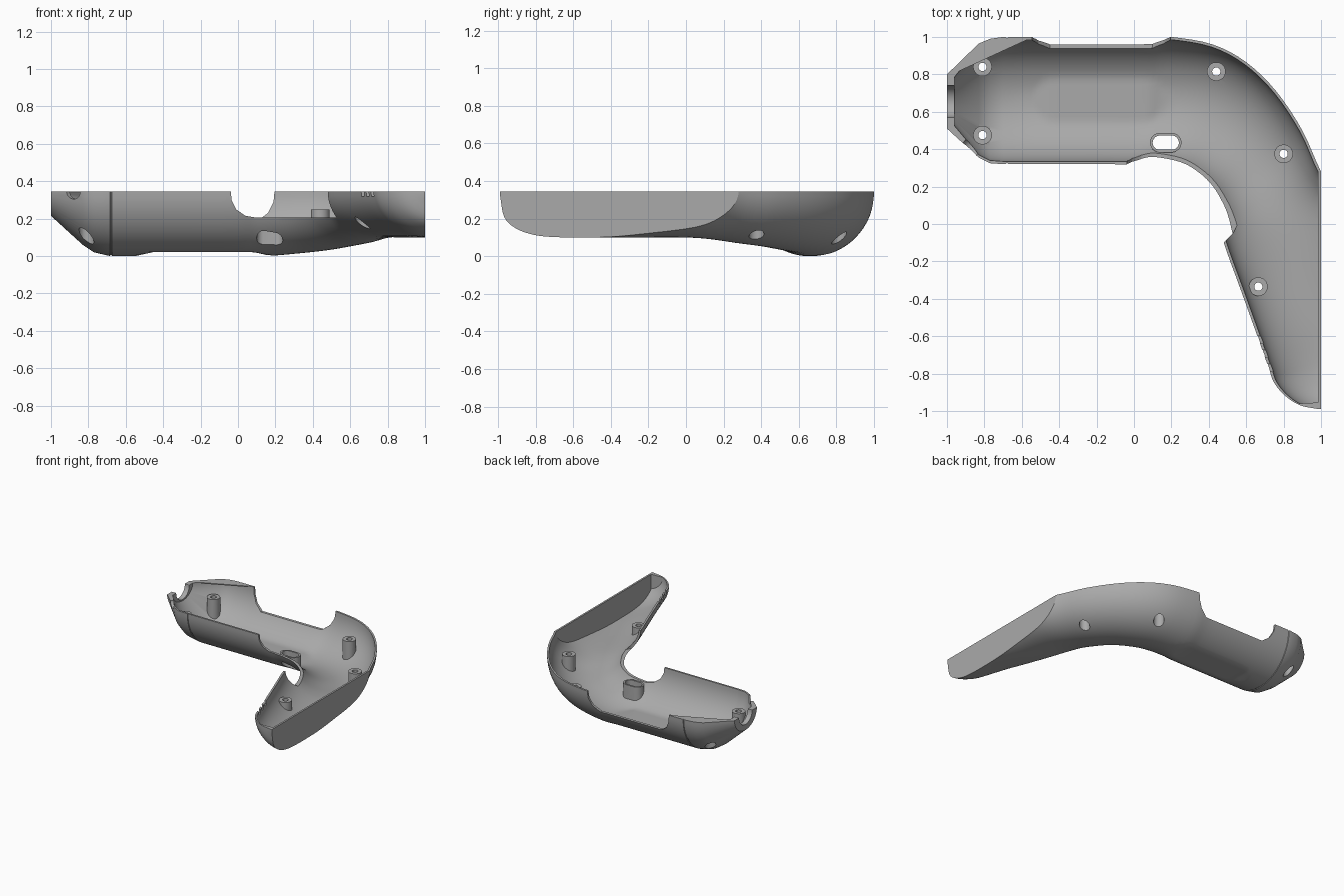
import bpy, bmesh
from math import sin, cos, pi
from mathutils import Vector

cube = bpy.data.objects.get("Cube")
if cube:
    bpy.data.objects.remove(cube, do_unlink=True)

TOP = 0.345

grey = bpy.data.materials.new("mid_grey")
grey.use_nodes = True
grey.diffuse_color = (0.4, 0.4, 0.4, 1)
grey.node_tree.nodes["Principled BSDF"].inputs["Base Color"].default_value = (0.4, 0.4, 0.4, 1)


def finish(name, bm):
    bmesh.ops.recalc_face_normals(bm, faces=bm.faces)
    mesh = bpy.data.meshes.new(name)
    bm.to_mesh(mesh)
    bm.free()
    mesh.materials.append(grey)
    ob = bpy.data.objects.new(name, mesh)
    bpy.context.collection.objects.link(ob)
    return ob


def boolean(target, cutter, operation="DIFFERENCE"):
    mod = target.modifiers.new("cut", "BOOLEAN")
    mod.operation, mod.object, mod.solver = operation, cutter, "EXACT"
    bpy.context.view_layer.objects.active = target
    bpy.ops.object.modifier_apply(modifier=mod.name)
    bpy.data.objects.remove(cutter, do_unlink=True)


def prism(name, points, direction):
    """Extrude a flat 3D polygon along a direction."""
    bm = bmesh.new()
    face = bm.faces.new([bm.verts.new(p) for p in points])
    new = bmesh.ops.extrude_face_region(bm, geom=[face], use_keep_orig=True)
    verts = [v for v in new["geom"] if isinstance(v, bmesh.types.BMVert)]
    bmesh.ops.translate(bm, verts=verts, vec=direction)
    return finish(name, bm)


def capsule(x, y, radius, half, z0, z1):
    """Upright round post, or a slot shape when half > 0."""
    pts = []
    for i in range(28):
        a = 2 * pi * (i + 0.5) / 28
        shift = half if cos(a) > 0 else -half
        pts.append((x + shift + radius * cos(a), y + radius * sin(a), z0))
    return prism("post_cutter", pts, (0, 0, z1 - z0))


def smooth(stations, steps=4):
    """Catmull-Rom through (ix, iy, ox, oy, bottom) stations."""
    vs = [Vector(s) for s in stations]
    vs = [2 * vs[0] - vs[1]] + vs + [2 * vs[-1] - vs[-2]]
    out = []
    for a, b, c, d in zip(vs, vs[1:], vs[2:], vs[3:]):
        for k in range(steps):
            t = k / steps
            out.append(0.5 * (2 * b + (c - a) * t + (2 * a - 5 * b + 4 * c - d) * t ** 2
                              + (3 * b - a - 3 * c + d) * t ** 3))
    return out + [vs[-2]]


# Section stations: inner rail xy, outer rail xy, lowest height
nose = [(x, a, x, b, z) for x, a, b, z in
        [(-1, .51, .80, .215), (-.83, .355, .965, .06), (-.77, .325, .99, .02), (-.70, .32, 1, .004)]]
seam = [(x, .32 + d, x, 1 - d, d) for x, d in [(-.684, 0), (-.682, .005), (-.676, .005), (-.674, 0)]]
body = [(x, .32, x, 1, 0) for x in (-.55, -.45, -.2)] + [
    (0, .32, .05, 1, 0), (.1, .33, .2, 1, 0), (.24, .30, .42, .96, .015),
    (.33, .245, .60, .865, .03), (.40, .17, .76, .71, .05), (.45, .07, .90, .50, .07),
    (.465, 0, 1.0, .28, .09), (.48, -.1, 1.12, .08, .1), (.57, -.35, 1.2, -.2, .1),
    (.66, -.6, 1.32, -.42, .1), (.72, -.77, 1.36, -.62, .1), (.75, -.85, 1.36, -.75, .11),
    (.81, -.92, 1.3, -.87, .14), (.89, -.97, 1.2, -.96, .2), (.99, -.99, 1.05, -.99, .32)]
smooth_nose = [Vector(s) for s in nose]
smooth_body = smooth(body)


def loft(name, stations, inset, lift, wall_x, cavity):
    """Half-round sections along the two rails, trimmed flat at wall_x."""
    bm = bmesh.new()
    rings = []
    n = 36
    for k, (ix, iy, ox, oy, low) in enumerate(stations):
        a, b = Vector((ix, iy)), Vector((ox, oy))
        d = (b - a).normalized() * inset
        a, b = a + d, b - d
        if cavity and k == 0:
            a.x = b.x = -.96
        depth = max(TOP - low - lift, .01)
        ring = []
        for i in range(n + 1):
            t = pi * i / n
            p = (a + b) / 2 - (b - a) / 2 * cos(t)
            # shallow flat panel pressed into the underside
            ramp = max(0, min(1, (p.x + .55) / .1, (.18 - p.x) / .1))
            z = max(TOP - depth * sin(t), lift + .022 * ramp) if ramp else TOP - depth * sin(t)
            ring.append((p.x, p.y, z))
        if cavity:
            ring += [(b.x, b.y, .5), (a.x, a.y, .5)]
        rings.append([bm.verts.new(p) for p in ring])
    m = len(rings[0])
    for r, s in zip(rings, rings[1:]):
        for i in range(m):
            j = (i + 1) % m
            bm.faces.new((r[i], r[j], s[j], s[i]))
    bm.faces.new(rings[0])
    bm.faces.new(rings[-1])
    cut = bmesh.ops.bisect_plane(bm, geom=bm.verts[:] + bm.edges[:] + bm.faces[:],
                                 plane_co=(wall_x, 0, 0), plane_no=(1, 0, 0), clear_outer=True)
    edges = [e for e in cut["geom_cut"] if isinstance(e, bmesh.types.BMEdge)]
    bmesh.ops.edgeloop_fill(bm, edges=edges)
    return finish(name, bm)


shell = loft("shell", smooth_nose + [Vector(s) for s in seam] + smooth_body, 0, 0, 1, False)
cavity = loft("cavity", smooth_nose + smooth_body[:-5], .015, .035, .985, True)

# Screw posts and the slotted post stay standing inside the cavity
posts = [(-.81, .84), (-.81, .475), (.44, .815), (.80, .375), (.665, -.335)]
for x, y in posts:
    boolean(cavity, capsule(x, y, .05, 0, -.1, .25))
boolean(cavity, capsule(.17, .435, .052, .032, -.1, .2))
boolean(shell, cavity)

# Counterbores, screw holes and the slot
for x, y in posts:
    boolean(shell, capsule(x, y, .04, 0, -.2, .21))
    boolean(shell, capsule(x, y, .022, 0, -.2, .3))
boolean(shell, capsule(.17, .435, .038, .032, -.2, .3))

# Rim notch in the back wall
profile = [(-.55, .4), (-.54, .29), (-.51, .23), (-.45, .185), (.10, .185), (.16, .23), (.19, .29), (.2, .4)]
boolean(shell, prism("back_notch", [(x, .88, z) for x, z in profile], (0, .3, 0)))

# Rim notch around the inner corner
profile = [(-.04, .4), (-.035, .3), (-.01, .25), (.04, .215), (.1, .205), (.2, .205), (.2, .4)]
boolean(shell, prism("corner_notch_start", [(x, .2, z) for x, z in profile], (0, .25, 0)))
outline = [(.19, .45), (.4, .36), (.56, .1), (.555, 0), (.53, -.05), (.48, -.1), (.3, -.1), (.19, .1)]
boolean(shell, prism("corner_notch", [(x, y, .205) for x, y in outline], (0, 0, .2)))

# Half-round opening in the nose, and a small one in its bevel
ring = [(2 * pi * i / 32) for i in range(32)]
boolean(shell, prism("nose_opening", [(-1.1, .655 + .085 * cos(a), TOP + .085 * sin(a)) for a in ring], (.2, 0, 0)))
boolean(shell, prism("bevel_opening", [(-.95 + .035 * cos(a), .33 - .035 * cos(a), TOP + .04 * sin(a))
                                       for a in ring], (.12, .12, 0)))

# Three little vents in the grip rim
for k in range(3):
    x, y = .665 + .027 * k, -.61 - .075 * k
    boolean(shell, prism("vent", [(x - .05, y - .005, .318), (x + .04, y - .035, .318),
                                  (x + .05, y - .005, .318), (x - .04, y + .025, .318)], (0, 0, .1)))

# Flat corner cover at the nose
prism("nose_corner_cover", [(-.995, .79, TOP - .008), (-.55, .995, TOP - .008), (-.70, .995, TOP - .008),
                            (-.77, .985, TOP - .008), (-.83, .96, TOP - .008)], (0, 0, .008))

bpy.ops.object.select_all(action="DESELECT")
shell.select_set(True)
bpy.context.view_layer.objects.active = shell
bpy.ops.object.shade_smooth_by_angle(angle=0.5)
